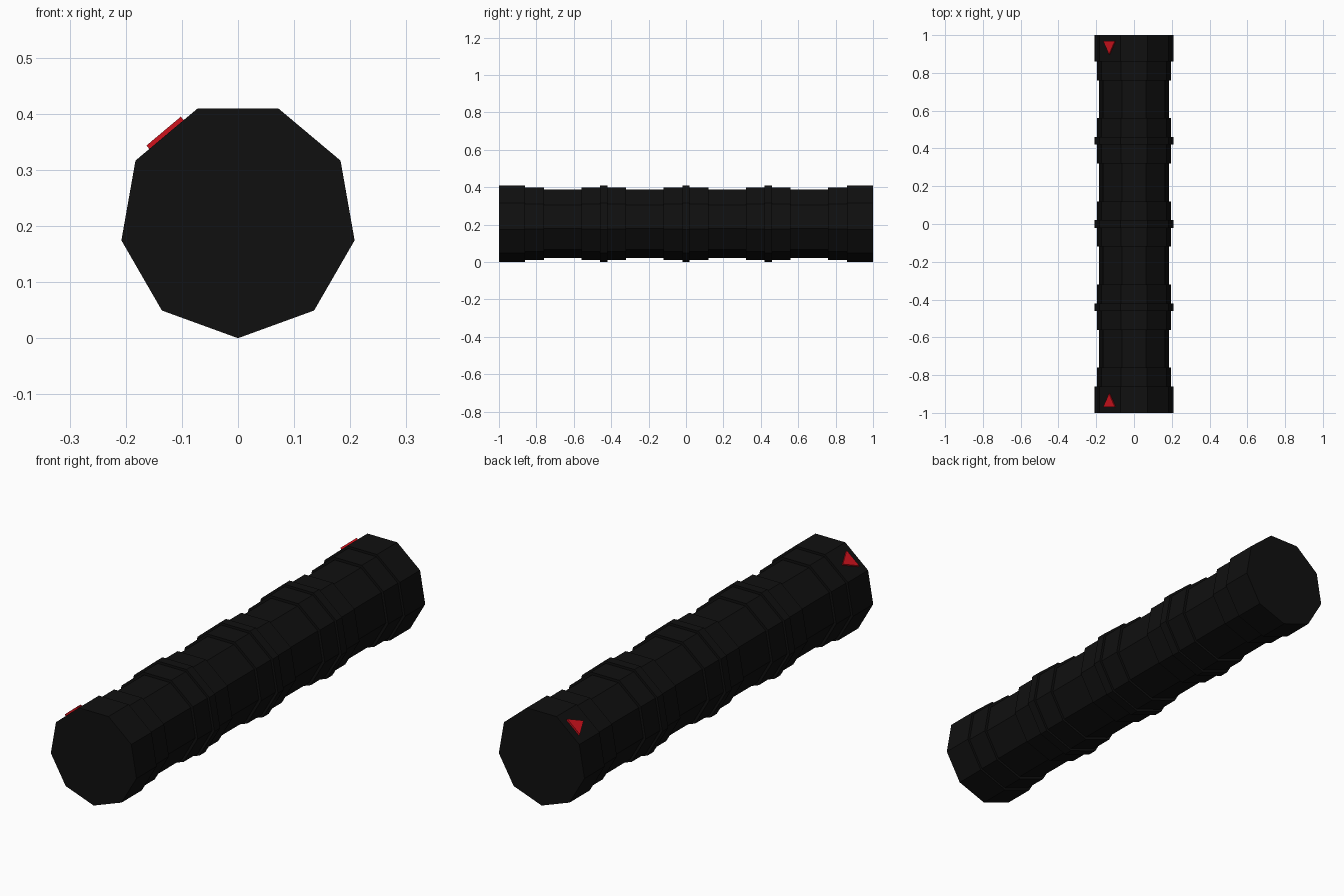
import bpy, math
from mathutils import Matrix

if "Cube" in bpy.data.objects:
    bpy.data.objects.remove(bpy.data.objects["Cube"])

SIDES = 9
R = 0.211            # circumradius of caps and dividers
CZ = R               # axis height (one corner touches the ground)


def material(name, colour):
    m = bpy.data.materials.new(name)
    m.diffuse_color = (*colour, 1)
    m.use_nodes = True
    m.node_tree.nodes["Principled BSDF"].inputs["Base Color"].default_value = m.diffuse_color
    return m


black = material("black", (0.005, 0.005, 0.005))
red = material("red", (0.62, 0.006, 0.012))


def mesh_object(name, verts, faces, mat):
    me = bpy.data.meshes.new(name)
    me.from_pydata(verts, [], faces)
    me.materials.append(mat)
    ob = bpy.data.objects.new(name, me)
    bpy.context.collection.objects.link(ob)
    return ob


def nonagon_solid(name, profile, mat):
    """Sweep (y, radius) pairs around the long axis with nine flat sides."""
    verts, faces = [], []
    for y, r in profile:
        for i in range(SIDES):
            a = 2 * math.pi * i / SIDES
            verts.append((r * math.sin(a), y, CZ - r * math.cos(a)))
    for k in range(len(profile) - 1):
        for i in range(SIDES):
            j = (i + 1) % SIDES
            a, b = k * SIDES, (k + 1) * SIDES
            faces.append((a + i, b + i, b + j, a + j))
    last = (len(profile) - 1) * SIDES
    faces.append(tuple(range(SIDES)))
    faces.append(tuple(reversed(range(last, last + SIDES))))
    return mesh_object(name, verts, faces, mat)


# end caps with red pointer triangles on the upper left face
for label, s in (("front", -1), ("back", 1)):
    y0, y1 = sorted((s * 0.86, s * 1.0))
    nonagon_solid(label + "_cap", [(y0, R), (y1, R)], black)

    base = [(-0.04, s * 0.968), (0.04, s * 0.968), (0, s * 0.898)]
    if s < 0:
        tri = base
    else:
        tri = base[::-1]
    verts = [(x, y, z) for z in (-0.002, 0.008) for x, y in tri]
    faces = [(2, 1, 0), (3, 4, 5), (0, 1, 4, 3), (1, 2, 5, 4), (2, 0, 3, 5)]
    pointer = mesh_object(label + "_pointer", verts, faces, red)
    apothem = R * math.cos(math.pi / SIDES)
    pointer.matrix_world = (Matrix.Translation((0, 0, CZ))
                            @ Matrix.Rotation(math.radians(-40), 4, 'Y')
                            @ Matrix.Translation((0, 0, apothem)))

# thin dividers between the wheels
for n, y in enumerate((-0.44, 0, 0.44), 1):
    nonagon_solid(f"divider_{n}", [(y - 0.02, R), (y + 0.02, R)], black)

# dial wheels, each with a shallow recessed band in the middle
WHEEL, BAND = 0.200, 0.188
for n, y in enumerate((-0.66, -0.22, 0.22, 0.66), 1):
    nonagon_solid(f"dial_wheel_{n}", [
        (y - 0.2, WHEEL), (y - 0.1, WHEEL), (y - 0.1, BAND),
        (y + 0.1, BAND), (y + 0.1, WHEEL), (y + 0.2, WHEEL)], black)
